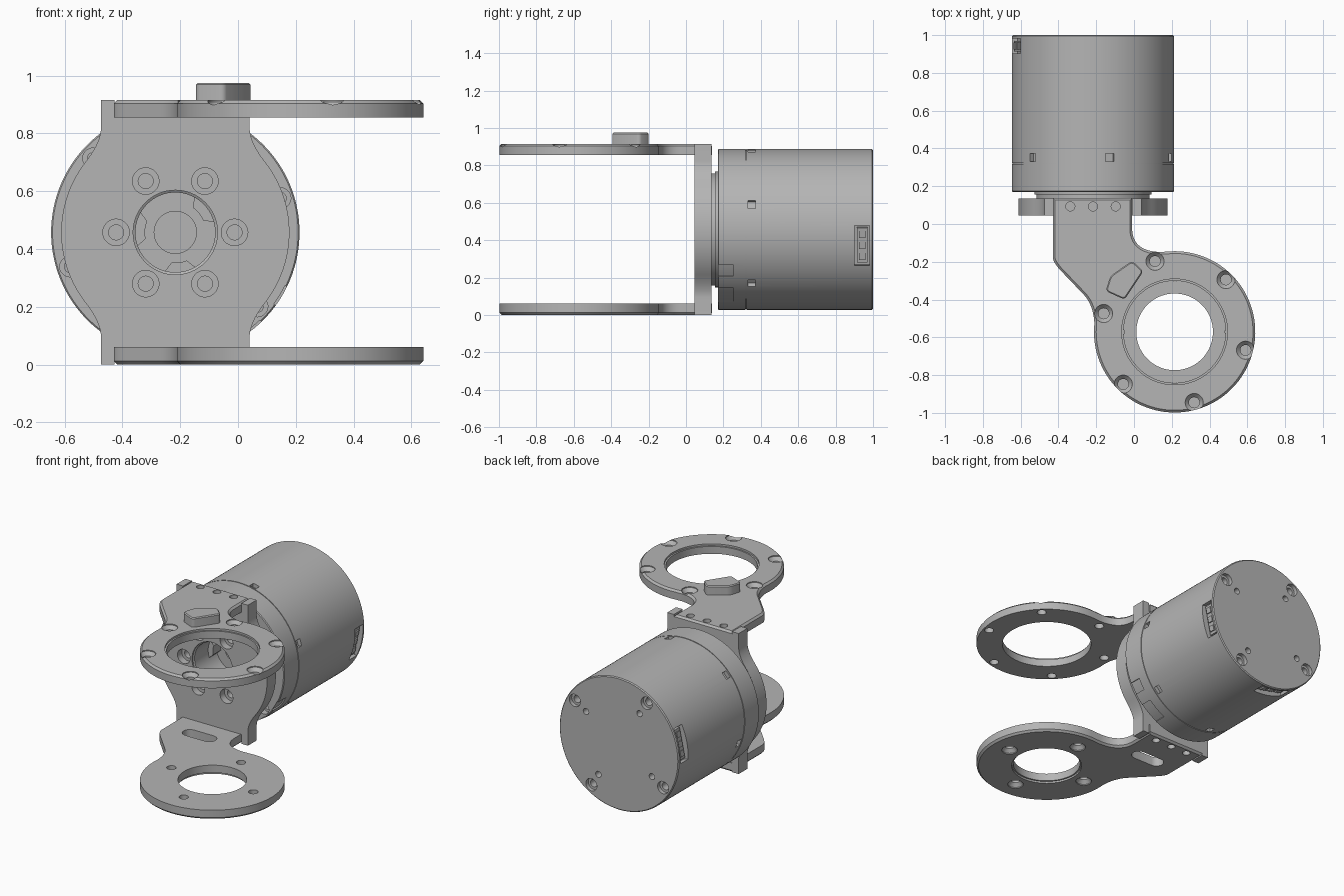
import bpy, bmesh
from math import sin, cos, radians, pi
from mathutils import Matrix, Vector

cube = bpy.data.objects.get("Cube")
if cube:
    bpy.data.objects.remove(cube, do_unlink=True)

grey = bpy.data.materials.new("machined_grey")
grey.use_nodes = True
COL = (0.46, 0.46, 0.46, 1)
grey.diffuse_color = COL
grey.node_tree.nodes["Principled BSDF"].inputs["Base Color"].default_value = COL

MX, MZ, MR = -0.217, 0.4575, 0.43     # motor axis and radius
DX, DY, DR = 0.215, -0.571, 0.427     # ring end of the arms


def place(u, v, w, axis):
    return Vector((u, v, w)) if axis == 'z' else Vector((u, w, v))


def polar(cx, cy, r, deg):
    return cx + r * cos(radians(deg)), cy + r * sin(radians(deg))


def arc(cx, cy, r, a, b, n):
    return [polar(cx, cy, r, a + (b - a) * i / n) for i in range(n + 1)]


def bend(p, c, q, n=10):
    # Quadratic curve from p to q pulled towards c
    p, c, q = Vector(p), Vector(c), Vector(q)
    return [tuple(p * (1 - t) ** 2 + c * 2 * t * (1 - t) + q * t * t)
            for t in (i / n for i in range(n + 1))]


def prism(bm, pts, lo, hi, axis='z', chamfer=0):
    # Extruded outline, optionally chamfered on the hi cap
    a = [bm.verts.new(place(u, v, lo, axis)) for u, v in pts]
    b = [bm.verts.new(place(u, v, hi, axis)) for u, v in pts]
    n = len(pts)
    bm.faces.new(a)
    cap = bm.faces.new(b)
    for i in range(n):
        j = (i + 1) % n
        bm.faces.new((a[i], a[j], b[j], b[i]))
    bmesh.ops.recalc_face_normals(bm, faces=bm.faces)
    if chamfer:
        bmesh.ops.bevel(bm, geom=list(cap.edges), offset=chamfer, segments=1,
                        affect='EDGES', profile=0.5)


def lathe(bm, profile, cu, cv, axis='z', n=32):
    # Solid of revolution; profile is (radius, position along axis), ends closed
    rings = []
    for r, w in profile:
        rings.append([bm.verts.new(place(*polar(cu, cv, r, 360 * i / n), w, axis))
                      for i in range(n)])
    for p, q in zip(rings, rings[1:]):
        for i in range(n):
            j = (i + 1) % n
            bm.faces.new((p[i], p[j], q[j], q[i]))
    bm.faces.new(rings[0])
    bm.faces.new(rings[-1])


def radial_box(bm, deg, r, y, size):
    # Box on the motor circumference: size is radial, along axis, tangential
    m = (Matrix.Translation((MX, 0, MZ)) @ Matrix.Rotation(radians(-deg), 4, 'Y')
         @ Matrix.Translation((r, y, 0)) @ Matrix.Diagonal((*size, 1)))
    bmesh.ops.create_cube(bm, size=1, matrix=m)


def finish(name, bm):
    bmesh.ops.recalc_face_normals(bm, faces=bm.faces)
    me = bpy.data.meshes.new(name)
    bm.to_mesh(me)
    bm.free()
    ob = bpy.data.objects.new(name, me)
    bpy.context.collection.objects.link(ob)
    me.materials.append(grey)
    return ob


def select(ob):
    bpy.ops.object.select_all(action='DESELECT')
    ob.select_set(True)
    bpy.context.view_layer.objects.active = ob


def cut(ob, bm):
    tool = finish("cutter", bm)
    tool.hide_render = True
    mod = ob.modifiers.new("cut", 'BOOLEAN')
    mod.operation, mod.solver, mod.object = 'DIFFERENCE', 'EXACT', tool
    select(ob)
    bpy.ops.object.modifier_apply(modifier=mod.name)
    bpy.data.objects.remove(tool, do_unlink=True)


def smooth(ob):
    select(ob)
    bpy.ops.object.shade_smooth_by_angle(angle=radians(30))


# Motor housing with seam groove and stepped front bore
bm = bmesh.new()
lathe(bm, [(0.073, 0.45), (0.073, 0.28), (0.138, 0.28), (0.138, 0.13), (0.30, 0.13),
           (0.30, 0.155), (0.31, 0.155), (0.31, 0.17), (0.425, 0.17), (MR, 0.175),
           (MR, 0.318), (0.426, 0.318), (0.426, 0.324), (MR, 0.324),
           (MR, 0.994), (0.424, 1.0)], MX, MZ, 'y', 128)
motor = finish("motor_housing", bm)
bm = bmesh.new()
for k in range(6):
    a = 18 + 60 * k
    radial_box(bm, a, 0.43, 0.352, (0.05, 0.04, 0.045))
    lathe(bm, [(0.036, 0.1), (0.036, 0.21), (0.02, 0.21), (0.02, 0.29)],
          *polar(MX, MZ, 0.383, a), 'y', 20)
for k in range(4):
    a = 32 + 90 * k
    lathe(bm, [(0.04, 1.1), (0.04, 0.975), (0.024, 0.975), (0.024, 0.9)],
          *polar(MX, MZ, 0.375, a), 'y', 24)
    lathe(bm, [(0.02, 1.1), (0.02, 0.95)], *polar(MX, MZ, 0.28, a), 'y', 20)
PORTS = (-12, -102, 168)
for a in PORTS:
    radial_box(bm, a, 0.425, 0.942, (0.08, 0.08, 0.22))
prism(bm, arc(MX, MZ, 0.47, -26, -36, 6) + arc(MX, MZ, 0.422, -36, -26, 6), 0.1, 0.25, 'y')
prism(bm, arc(MX, MZ, 0.47, -46, -64, 6) + arc(MX, MZ, 0.422, -64, -46, 6), 0.1, 0.25, 'y')
cut(motor, bm)
smooth(motor)

# Socket blocks with pins inside the rear ports
bm = bmesh.new()
for a in PORTS:
    radial_box(bm, a, 0.39, 0.942, (0.03, 0.056, 0.19))
    for s in (-1, 0, 1):
        c = polar(0, 0, 1, a)
        m = Vector((-c[1], 0, c[0])) * (0.06 * s)
        first = len(bm.verts)
        radial_box(bm, a, 0.405, 0.942, (0.016, 0.036, 0.036))
        bm.verts.ensure_lookup_table()
        bmesh.ops.translate(bm, verts=bm.verts[first:], vec=m)
finish("port_sockets", bm)

# Lobes inside the hollow shaft
bm = bmesh.new()
for a, b in ((15, 62), (150, 200), (255, 300)):
    prism(bm, arc(MX, MZ, 0.139, a, b, 10) + arc(MX, MZ, 0.105, b - 8, a + 8, 10),
          0.2, 0.281, 'y')
smooth(finish("shaft_lobes", bm))

# Mounting plate: round middle, notched tabs at top and bottom
quarter = ([(0.21, 0.397), (0.21, 0.4575), (0.257, 0.4575)]
           + bend((0.257, 0.365), (0.257, 0.312), polar(0, 0, 0.395, 38))
           + arc(0, 0, 0.395, 37, 0, 14))
half = quarter + [(u, -v) for u, v in reversed(quarter[:-1])]
outline = half + [(-u, v) for u, v in reversed(half)]
bm = bmesh.new()
prism(bm, [(MX + u, MZ + v) for u, v in outline], 0.045, 0.135, 'y')
plate = finish("mounting_plate", bm)
bm = bmesh.new()
lathe(bm, [(0.146, 0), (0.146, 0.055), (0.138, 0.06), (0.138, 0.2)], MX, MZ, 'y', 64)
for k in range(6):
    lathe(bm, [(0.046, 0), (0.046, 0.09), (0.026, 0.09), (0.026, 0.2)],
          *polar(MX, MZ, 0.205, 60 * k), 'y', 28)
cut(plate, bm)
smooth(plate)

# Arm outline shared by the upper and lower arms
ARM = ([(-0.43, 0.138)]
       + bend((-0.43, -0.175), (-0.43, -0.205), (-0.375, -0.26))
       + bend((-0.265, -0.375), (-0.215, -0.43), polar(DX, DY, DR, 174))
       + arc(DX, DY, DR, 177, 450, 90)
       + bend((0.14, -0.148), (-0.005, -0.145), (-0.01, -0.03), 14)
       + [(-0.01, 0.138)])


def make_arm(name, inner, outer, bore, holes):
    # Holes are (count, first angle, ring radius); sunk from the outer face
    d = 1 if outer > inner else -1
    bm = bmesh.new()
    prism(bm, ARM, inner, outer, 'z', 0.012)
    ob = finish(name, bm)
    bm = bmesh.new()
    lathe(bm, [(bore + 0.01, outer + d * 0.1), (bore + 0.01, outer - d * 0.012),
               (bore, outer - d * 0.012), (bore, inner - d * 0.1)], DX, DY, 'z', 96)
    count, start, ring = holes
    for k in range(count):
        lathe(bm, [(0.048, outer + d * 0.1), (0.048, outer - d * 0.006),
                   (0.028, outer - d * 0.028), (0.028, inner - d * 0.1)],
              *polar(DX, DY, ring, start + 360 / count * k), 'z', 28)
    for s in (-1, 0, 1):
        lathe(bm, [(0.024, outer + d * 0.1), (0.024, outer - d * 0.03)],
              MX + 0.12 * s, 0.093, 'z', 20)
    if d < 0:
        slot = arc(-0.13, -0.11, 0.045, -90, 90, 10) + arc(-0.27, -0.11, 0.045, 90, 270, 10)
        prism(bm, slot, -0.1, 0.2)
    cut(ob, bm)
    smooth(ob)


make_arm("upper_arm", 0.855, 0.915, 0.27, (6, 45.5, 0.388))
make_arm("lower_arm", 0.061, 0.0, 0.203, (4, 0, 0.295))

# Raised stop on the upper arm
bm = bmesh.new()
corners = [(-0.01, -0.195), (-0.125, -0.275), (-0.15, -0.355), (-0.05, -0.4), (0.05, -0.25)]
prism(bm, corners, 0.91, 0.975)
up = [e for e in bm.edges if abs(e.verts[0].co.z - e.verts[1].co.z) > 0.01]
bmesh.ops.bevel(bm, geom=up, offset=0.018, segments=4, affect='EDGES', profile=0.5)
top = [e for e in bm.edges if all(v.co.z > 0.97 for v in e.verts)]
bmesh.ops.bevel(bm, geom=top, offset=0.006, segments=1, affect='EDGES', profile=0.5)
smooth(finish("stop_block", bm))
